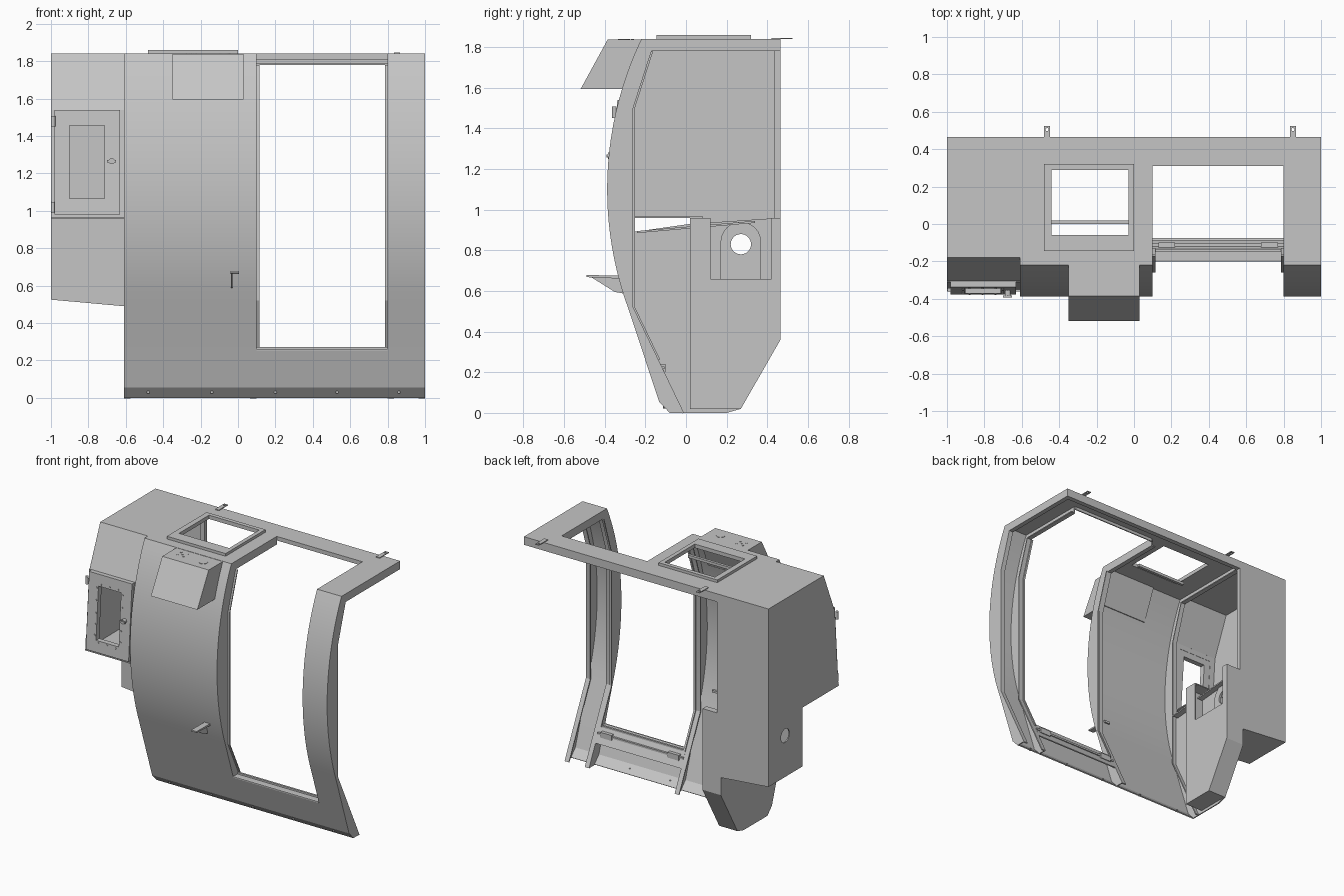
import bpy, bmesh, math
from mathutils import Vector

if "Cube" in bpy.data.objects:
    bpy.data.objects.remove(bpy.data.objects["Cube"], do_unlink=True)

grey = bpy.data.materials.new("painted_grey_metal")
grey.use_nodes = True
grey.diffuse_color = (0.56, 0.56, 0.56, 1)
grey.node_tree.nodes["Principled BSDF"].inputs["Base Color"].default_value = (0.56, 0.56, 0.56, 1)

T = 0.008                                   # sheet metal thickness
LEFT, DOOR_A, DOOR_B, RIGHT = -0.61, 0.1, 0.8, 1.0
TOP, UNDER, BACK = 1.84, 1.78, 0.465


def plate(name, loops, axis, a, b, shear=0.0, zmid=0.0):
    """Extrude an outline (with optional holes) along an axis from a to b."""
    put = {"x": lambda u, v: (a, u, v), "y": lambda u, v: (u, a, v), "z": lambda u, v: (u, v, a)}[axis]
    step = Vector([(b - a) * (axis == c) for c in "xyz"])
    bm = bmesh.new()
    edges = []
    for loop in loops:
        vs = [bm.verts.new(put(u, v)) for u, v in loop]
        if len(loops) == 1:
            bm.faces.new(vs)
        else:
            edges += [bm.edges.new((vs[i - 1], vs[i])) for i in range(len(vs))]
    if edges:
        bmesh.ops.triangle_fill(bm, edges=edges, use_beauty=True)
    out = bmesh.ops.extrude_face_region(bm, geom=bm.faces[:])["geom"]
    bmesh.ops.translate(bm, vec=step, verts=[g for g in out if isinstance(g, bmesh.types.BMVert)])
    for v in bm.verts:
        v.co.y += shear * (v.co.z - zmid)
    bmesh.ops.recalc_face_normals(bm, faces=bm.faces[:])
    mesh = bpy.data.meshes.new(name)
    bm.to_mesh(mesh)
    bm.free()
    mesh.materials.append(grey)
    ob = bpy.data.objects.new(name, mesh)
    bpy.context.collection.objects.link(ob)
    bpy.ops.object.select_all(action="DESELECT")
    ob.select_set(True)
    bpy.context.view_layer.objects.active = ob
    bpy.ops.object.shade_smooth_by_angle(angle=math.radians(20))
    return ob


def sheet(name, path, x0, x1, side=1):
    """Bent sheet following a y-z path, thickened to one side."""
    pts = [Vector(p) for p in path]
    inner = []
    for i, p in enumerate(pts):
        d = [(pts[k + 1] - pts[k]).normalized() for k in (i - 1, i) if 0 <= k < len(pts) - 1]
        t = sum(d, Vector((0, 0))).normalized()
        inner.append(p + Vector((t.y, -t.x)) * T * side)
    return plate(name, [path + [tuple(p) for p in reversed(inner)]], "x", x0, x1)


def rect(u0, u1, v0, v1):
    return [(u0, v0), (u1, v0), (u1, v1), (u0, v1)]


def circle(u, v, r, n=24):
    return [(u + r * math.cos(i * math.tau / n), v + r * math.sin(i * math.tau / n)) for i in range(n)]


def box(name, x0, x1, y0, y1, z0, z1):
    return plate(name, [rect(x0, x1, y0, y1)], "z", z0, z1)


def arc_y(z):
    return 1.322 - math.sqrt(1.71 ** 2 - (z - 1.1) ** 2)


# Front profile: lip, straight skirt, then a large arc up to the roof
curve = [(-0.08, 0), (-0.132, 0.055)] + [(arc_y(z), z) for z in [0.51 + i * (TOP - 0.51) / 22 for i in range(23)]]
inner_line = [(-0.01, 0), (-0.26, 0.52), (-0.26, 1.5), (-0.17, UNDER)]

# Curved front skin around the door opening
sheet("front_skin_left", curve, LEFT, DOOR_A)
sheet("front_skin_right", curve, DOOR_B, RIGHT)
sill_y = -0.132 + (arc_y(0.51) + 0.132) * (0.26 - 0.055) / 0.455
sheet("front_skin_bottom", curve[:2] + [(sill_y, 0.26)], DOOR_A, DOOR_B)
sheet("door_sill", [(sill_y, 0.26), (-0.135, 0.26), (-0.085, 0.157)], DOOR_A, DOOR_B)

# Upright flanges and their return lips
for name, x, s, back in (("left_end", LEFT, 1, BACK), ("left_jamb", DOOR_A, -1, 0.31),
                         ("right_jamb", DOOR_B, 1, 0.31), ("right_end", RIGHT, -1, BACK)):
    plate(name + "_flange", [curve + [(back, TOP), (back, UNDER)] + inner_line[::-1]], "x", x, x + s * T)
    sheet(name + "_lip", inner_line + [(back, UNDER)], min(x, x + s * 0.035), max(x, x + s * 0.035), -1)
for x in (DOOR_A, DOOR_B - 0.014):
    sheet("door_seal", [(-0.135, 0.26)] + inner_line[1:], x, x + 0.014)
box("sill_seal", DOOR_A, DOOR_B, -0.15, -0.135, 0.26, 0.272)
box("sill_track", DOOR_A, DOOR_B, -0.125, -0.105, 0.215, 0.228)
for x in (0.13, 0.68):
    box("sill_latch", x, x + 0.09, -0.13, -0.1, 0.2, 0.24)

# Roof with hatch and door cut-outs
hatch = rect(-0.44, -0.03, -0.06, 0.29)
plate("roof_left", [rect(LEFT, DOOR_A, -0.22, BACK), hatch], "z", TOP - T, TOP)
box("roof_right", DOOR_B, RIGHT, -0.22, BACK, TOP - T, TOP)
box("roof_back", DOOR_A, DOOR_B, 0.31, BACK, TOP - T, TOP)
box("roof_back_flange", LEFT, RIGHT, BACK - T, BACK, UNDER, TOP)
box("roof_back_lip", LEFT, RIGHT, BACK - 0.035, BACK, UNDER, UNDER + T)
box("roof_door_edge", DOOR_A, DOOR_B, 0.31, 0.31 + T, UNDER + 0.03, TOP)
plate("hatch_frame", [rect(-0.48, 0, -0.145, 0.32), hatch], "z", TOP, TOP + 0.02)
box("hatch_bar", -0.44, -0.03, 0.0, 0.02, 1.79, 1.81)
for x in (-0.465, 0.85):
    plate("lifting_tab", [rect(x - 0.015, x + 0.015, 0.42, 0.525), circle(x, 0.505, 0.008, 12)], "z", TOP, TOP + 0.006)

# Control hood on the upper front
plate("control_hood", [[(-0.2, 1.838), (-0.385, 1.838), (-0.518, 1.595), (-0.3, 1.595)]], "x", -0.35, 0.03)
plate("hood_button", [circle(-0.07, -0.305, 0.03)], "z", 1.838, 1.841)
for dx, dy in ((0, 0), (1, 1), (1, -1), (-1, 1), (-1, -1)):
    plate("hood_stud", [circle(-0.255 + dx * 0.025, -0.285 + dy * 0.022, 0.007, 8)], "z", 1.838, 1.841)

# Door handle on the front skin
plate("handle_top", [[(-0.49, 0.668), (-0.31, 0.66), (-0.31, 0.676), (-0.49, 0.678)]], "x", -0.04, 0.005)
plate("handle_rib", [[(-0.47, 0.67), (-0.33, 0.67), (-0.31, 0.588), (-0.35, 0.595)]], "x", -0.038, -0.03)

# Side cabinet: outer wall, skin and floor
side = [(-0.18, TOP), (-0.305, 1.54), (-0.345, 0.96), (BACK, 0.96), (BACK, TOP)]
plate("cabinet_side", [side], "x", -1, -1 + T)
sheet("cabinet_skin", [(BACK, 0.96), (BACK, TOP), (-0.18, TOP), (-0.305, 1.54)], -1, LEFT, -1)
box("cabinet_floor", -1, LEFT, -0.36, 0.08, 0.96, 0.96 + T)
box("cabinet_corner_post", LEFT, LEFT + 0.03, BACK - 0.03, BACK, 0.96, UNDER)

# Cabinet door with window, bolts, hinges and latch
lean = -0.072


def door_part(name, loops, y0, y1):
    plate(name, loops, "y", y0, y1, -lean, 1.26)


door_part("cabinet_door", [rect(-0.98, -0.63, 0.98, 1.54), rect(-0.9, -0.715, 1.065, 1.455)], -0.358, -0.32)
door_part("cabinet_door_frame", [rect(-1, LEFT, 0.962, 1.54), rect(-0.95, -0.66, 1.02, 1.5)], -0.33, -0.318)
bolts = [(x, z) for x in (-0.913, -0.702) for z in (1.1, 1.18, 1.26, 1.35, 1.44)]
bolts += [(x, z) for x in (-0.88, -0.81, -0.74) for z in (1.05, 1.47)]
for x, z in bolts:
    door_part("window_bolt", [circle(x, z, 0.007, 8)], -0.363, -0.357)
for z in (1.02, 1.48):
    plate("door_hinge", [circle(-0.988, -0.352, 0.011, 12)], "z", z - 0.028, z + 0.028)
plate("latch_knob", [circle(-0.675, 1.265, 0.016, 16)], "y", -0.385, -0.355)
box("latch_lever", -0.7, -0.652, -0.392, -0.383, 1.257, 1.272)

# Lower service box under the cabinet
hole = circle(0.27, 0.83, 0.05)
plate("service_box_side", [rect(0.07, BACK, 0.525, 0.96), hole], "x", -1, -1 + T)
slant = [(-1, 0.525), (LEFT, 0.49), (LEFT, 0.96), (-1, 0.96)]
plate("service_box_front", [slant], "y", 0.07, 0.07 + T)
plate("service_box_back", [slant], "y", BACK - T, BACK)
plate("service_box_floor", [[(-1, 0.525), (LEFT, 0.49), (LEFT, 0.498), (-1, 0.533)]], "y", 0.07, BACK)
for x in (-0.91, -0.745):
    for dx in (-0.015, 0.015):
        for dz in (-0.012, 0.012):
            plate("gland", [circle(x + dx, 0.705 + dz, 0.009, 8)], "y", 0.064, 0.072)

# Lower end wall and the hollow rear column
wall = [(-0.26, 0.89), (-0.26, 0.52), (-0.01, 0), (0.2, 0), (0.27, 0.02), (BACK, 0.36), (BACK, 0.96), (0.02, 0.93)]
plate("lower_end_wall", [wall, hole], "x", LEFT, LEFT + T)
arch = [(0.17, 0.66), (0.37, 0.66)] + [(0.27 + 0.1 * math.cos(i * math.pi / 12), 0.84 + 0.1 * math.sin(i * math.pi / 12))
                                      for i in range(13)]
plate("arch_plate", [arch, hole], "x", LEFT + T, LEFT + 2 * T)
notched = [(0.02, 0.02), (0.27, 0.02), (BACK, 0.36), (BACK, 0.96), (0.42, 0.96),
           (0.42, 0.66), (0.12, 0.66), (0.12, 0.96), (0.02, 0.96)]
plate("column_face", [notched], "x", -0.468, -0.46)
sheet("column_back", [(0.27, 0.02), (BACK, 0.36), (BACK, 0.96)], LEFT, -0.46, -1)
box("column_front", LEFT, -0.46, 0.02, 0.02 + T, 0.02, 0.96)
box("column_base", LEFT, -0.46, 0.02, 0.27, 0.02, 0.02 + T)
for y0, y1 in ((0.02, 0.12), (0.42, BACK)):
    box("column_cap", LEFT, -0.46, y0, y1, 0.96 - T, 0.96)
plate("drain_channel", [[(-0.24, 0.885), (0.34, 0.935), (0.34, 0.945), (-0.24, 0.895)]], "x", LEFT, LEFT + 0.05)

# Screws along the bottom lip
for x in (-0.48, -0.14, 0.2, 0.53, 0.86):
    plate("lip_screw", [circle(x, 0.03, 0.008, 8)], "y", -0.114, -0.1)
